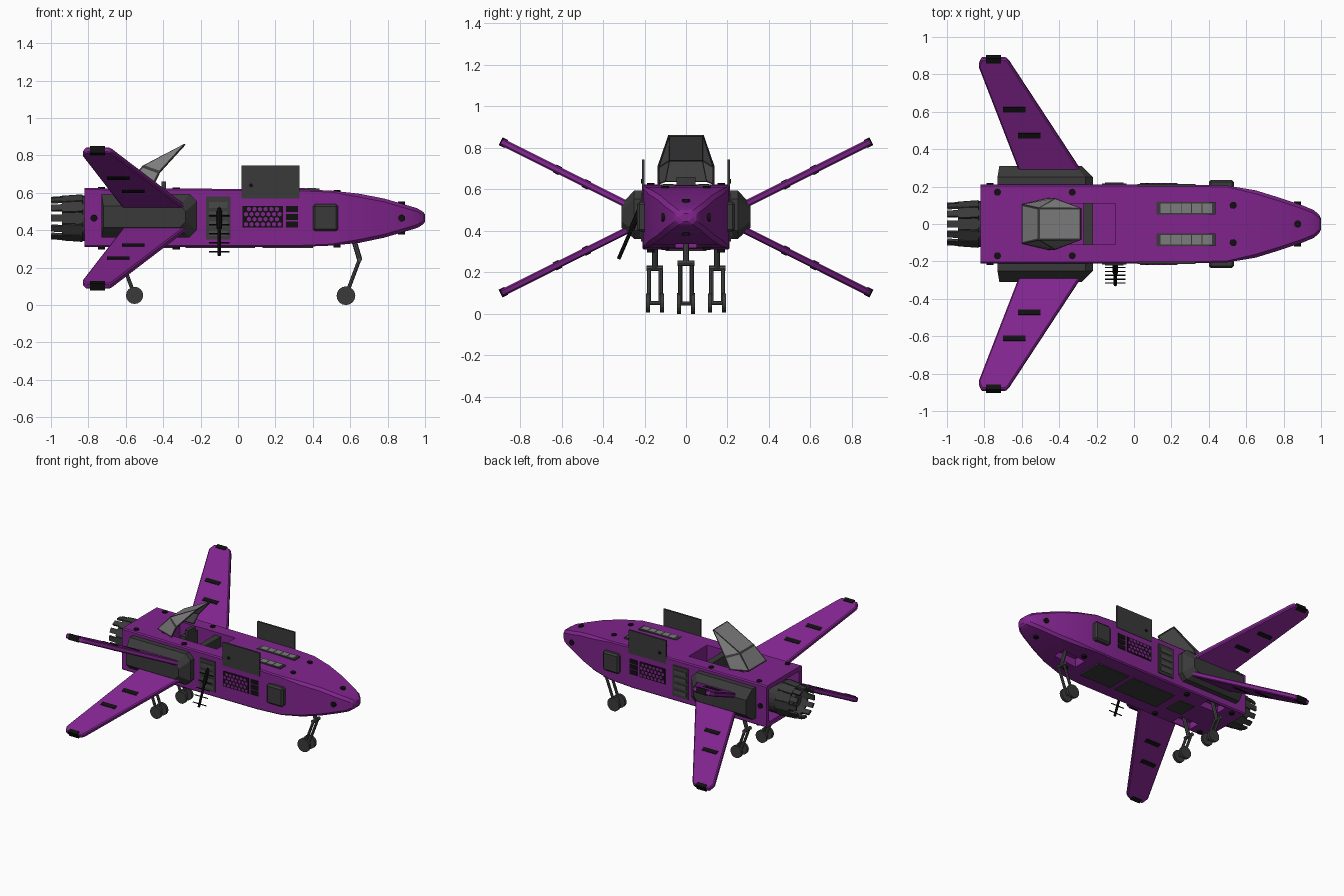
import bpy, bmesh, math
from mathutils import Matrix, Vector

cube = bpy.data.objects.get("Cube")
if cube:
    bpy.data.objects.remove(cube)


def material(name, r, g, b):
    m = bpy.data.materials.new(name)
    m.use_nodes = True
    m.diffuse_color = (r, g, b, 1)
    m.node_tree.nodes["Principled BSDF"].inputs["Base Color"].default_value = (r, g, b, 1)
    return m


PURPLE = material("purple", 0.22, 0.018, 0.27)
DARK = material("dark grey", 0.042, 0.042, 0.042)
STEEL = material("steel grey", 0.065, 0.065, 0.065)
BLACK = material("black", 0.005, 0.005, 0.005)
GLASS = material("glass grey", 0.2, 0.2, 0.2)
MID = 0.465  # height of the ship's long axis
SIDES = (1, -1)


def finish(bm, name, *mats):
    bmesh.ops.recalc_face_normals(bm, faces=bm.faces)
    me = bpy.data.meshes.new(name)
    bm.to_mesh(me)
    bm.free()
    for m in mats:
        me.materials.append(m)
    ob = bpy.data.objects.new(name, me)
    bpy.context.collection.objects.link(ob)
    return ob


def add_box(bm, x, y, z, matrix=Matrix()):
    c = Vector([(a + b) / 2 for a, b in (x, y, z)])
    s = [abs(b - a) for a, b in (x, y, z)]
    bmesh.ops.create_cube(bm, size=1, matrix=matrix @ Matrix.Translation(c) @ Matrix.Diagonal((*s, 1)))


def add_rod(bm, p, q, r, n=8, r2=None):
    p, q = Vector(p), Vector(q)
    rot = (q - p).to_track_quat('Z', 'Y').to_matrix().to_4x4()
    bmesh.ops.create_cone(bm, cap_ends=True, segments=n, radius1=r, radius2=r if r2 is None else r2,
                          depth=(q - p).length, matrix=Matrix.Translation((p + q) / 2) @ rot)


def boxes(name, mat, *specs):
    bm = bmesh.new()
    for s in specs:
        add_box(bm, *s)
    return finish(bm, name, mat)


def loft(name, mat, rings):
    bm = bmesh.new()
    rows = [[bm.verts.new(p) for p in ring] for ring in rings]
    for a, b in zip(rows, rows[1:]):
        for i in range(len(a)):
            j = (i + 1) % len(a)
            bm.faces.new((a[i], a[j], b[j], b[i]))
    bm.faces.new(rows[0])
    bm.faces.new(rows[-1])
    return finish(bm, name, mat)


def hull_ring(x, w, lo, hi):
    c = 0.008 if x < 0.6 else 0.018
    half = [(w - c, lo), (w, lo + c), (w, hi - c), (w - c, hi)]
    return [(x, y, z) for y, z in half] + [(x, -y, z) for y, z in reversed(half)]


# Hull with cockpit, exhaust and wheel bays cut out
hull = loft("hull", PURPLE, [hull_ring(*s) for s in (
    (-0.82, 0.21, 0.31, 0.625), (0.3, 0.21, 0.31, 0.62), (0.5, 0.205, 0.318, 0.612),
    (0.65, 0.18, 0.333, 0.595), (0.78, 0.14, 0.36, 0.57), (0.9, 0.1, 0.395, 0.535),
    (0.96, 0.075, 0.413, 0.517), (0.99, 0.05, 0.432, 0.498), (1.0, 0.03, 0.445, 0.485))])
cutter = boxes("bay_cutter", PURPLE,
               ((-0.56, -0.1), (-0.11, 0.11), (0.47, 0.8)),
               ((-0.95, -0.7), (-0.18, 0.18), (0.345, 0.59)),
               ((0.48, 0.67), (-0.05, 0.05), (0.2, 0.38)),
               *[((-0.66, -0.5), (s * 0.1, s * 0.19), (0.2, 0.36)) for s in SIDES])
mod = hull.modifiers.new("bays", 'BOOLEAN')
mod.operation, mod.object, mod.solver = 'DIFFERENCE', cutter, 'EXACT'
bpy.context.view_layer.objects.active = hull
hull.select_set(True)
bpy.ops.object.modifier_apply(modifier=mod.name)
bpy.data.objects.remove(cutter)
bpy.ops.object.shade_smooth_by_angle(angle=math.radians(20))

# Cockpit interior
boxes("seat", DARK, ((-0.5, -0.32), (-0.07, 0.07), (0.47, 0.52)),
      ((-0.43, -0.385), (-0.07, 0.07), (0.5, 0.62)), ((-0.41, -0.385), (-0.045, 0.045), (0.62, 0.66)))
boxes("console", DARK, ((-0.27, -0.22), (-0.11, 0.11), (0.47, 0.6)))

# Raised canopy: framed panes
bm = bmesh.new()
rows = []
for s in SIDES:
    rows.append([bm.verts.new((x, s * y, z)) for x, y, z in (
        (-0.6, 0.105, 0.64), (-0.51, 0.085, 0.745), (-0.285, 0.085, 0.863),
        (-0.42, 0.138, 0.71), (-0.46, 0.138, 0.625))])
    r, m, f, b, c = rows[-1]
    bm.faces.new((r, m, b, c))
    bm.faces.new((m, f, b))
for i in (0, 1):
    bm.faces.new((rows[0][i], rows[0][i + 1], rows[1][i + 1], rows[1][i]))
panes = list(bm.faces)
bmesh.ops.recalc_face_normals(bm, faces=panes)
bmesh.ops.inset_individual(bm, faces=panes, thickness=0.012)
for p in panes:
    p.material_index = 1
canopy = finish(bm, "canopy", DARK, GLASS)
canopy.modifiers.new("shell", 'SOLIDIFY').thickness = 0.008

# Engine: core plus a ring of petals
bm = bmesh.new()
add_rod(bm, (-0.69, 0, MID), (-0.87, 0, MID), 0.122, 24)
add_rod(bm, (-0.87, 0, MID), (-0.93, 0, MID), 0.09, 24, 0.05)
for i in range(12):
    turn = Matrix.Translation((0, 0, MID)) @ Matrix.Rotation(i * math.tau / 12, 4, 'X')
    lean = Matrix.Translation((-0.85, 0, 0.118)) @ Matrix.Rotation(math.radians(-4), 4, 'Y')
    add_box(bm, (-0.09, 0.02), (-0.03, 0.03), (-0.008, 0.008), turn @ lean)
    add_box(bm, (-0.149, -0.09), (-0.018, 0.018), (-0.008, 0.006), turn @ lean)
finish(bm, "engine", DARK)

# Wing pods on both flanks
for s, side in zip(SIDES, ("left", "right")):
    def pod_ring(y, x0, x1, z0, z1, c):
        return [(x, s * y, z) for x, z in (
            (x0, z0), (x1 - c, z0), (x1, z0 + c), (x1, z1 - c), (x1 - c, z1), (x0, z1))]
    loft(side + "_pod", DARK, [pod_ring(0.2, -0.73, -0.22, 0.362, 0.595, 0.04),
                               pod_ring(0.25, -0.73, -0.22, 0.362, 0.595, 0.04),
                               pod_ring(0.31, -0.72, -0.28, 0.415, 0.53, 0.03)])

# Four swept wings with stripes and tip caps
for s, side in zip(SIDES, ("left", "right")):
    for v, level in zip(SIDES, ("upper", "lower")):
        mx = (Matrix.Translation((0, 0, MID)) @ Matrix.Diagonal((1, s, v, 1))
              @ Matrix.Translation((0, 0.25, 0.045)) @ Matrix.Rotation(math.radians(26.6), 4, 'X'))
        plan = ((-0.26, 0), (-0.665, 0.69), (-0.685, 0.715), (-0.815, 0.715), (-0.832, 0.67), (-0.6, 0))
        wing = loft(f"{level}_{side}_wing", PURPLE,
                    [[mx @ Vector((x, y, z)) for x, y in plan] for z in (-0.017, 0.017)])
        bev = wing.modifiers.new("edge", 'BEVEL')
        bev.width, bev.segments = 0.007, 1
        bm = bmesh.new()
        for x, y, w in ((-0.64, 0.414, 0.06), (-0.56, 0.257, 0.06), (-0.75, 0.705, 0.04)):
            add_box(bm, (x - w, x + w), (y - 0.015, y + 0.015), (-0.021, 0.021), mx)
        finish(bm, f"{level}_{side}_wing_marks", BLACK)

# Manoeuvring thrusters: small black studs
bm = bmesh.new()
studs = [((x, y * s, z), (0, 0, 1)) for s in SIDES for x, y, z in (
    (-0.73, 0.17, 0.62), (-0.33, 0.17, 0.617), (0.53, 0.1, 0.605),
    (-0.73, 0.17, 0.308), (-0.33, 0.17, 0.308), (0.53, 0.1, 0.318))]
studs += [((x, y * s, MID), (0, 1, 0)) for s in SIDES for x, y in ((-0.77, 0.208), (0.875, 0.108))]
studs += [((0.875, 0, z), (0, 0, 1)) for z in (0.542, 0.388)]
for p, d in studs:
    add_rod(bm, Vector(p) - Vector(d) * 0.011, Vector(p) + Vector(d) * 0.011, 0.019, 12)
finish(bm, "thrusters", BLACK)

# Equipment on both flanks and the deck
for s, side in zip(SIDES, ("left", "right")):
    def skin(out):
        return (s * 0.2, s * out)
    boxes(side + "_service_panel", DARK, ((-0.17, -0.04), skin(0.217), (0.35, 0.58)))
    boxes(side + "_panel_slats", STEEL, *[((-0.155, -0.055), skin(0.221), (z, z + 0.03))
                                          for z in (0.37, 0.42, 0.47, 0.52)])
    boxes(side + "_grille", BLACK, ((0.025, 0.24), skin(0.215), (0.415, 0.53)),
          *[((0.257, 0.32), skin(0.215), (z, z + 0.032)) for z in (0.415, 0.456, 0.497)])
    bm = bmesh.new()
    for row in range(4):
        for col in range(7 - row % 2):
            x, z = 0.043 + col * 0.03 + row % 2 * 0.015, 0.432 + row * 0.027
            add_rod(bm, (x, s * 0.21, z), (x, s * 0.218, z), 0.0125, 6)
    finish(bm, side + "_grille_cells", PURPLE)
    boxes(side + "_raised_door", DARK, ((0.02, 0.33), (s * 0.2, s * 0.213), (0.57, 0.745)))
    bm = bmesh.new()
    add_rod(bm, (0.07, s * 0.205, 0.64), (0.07, s * 0.218, 0.64), 0.011, 10)
    finish(bm, side + "_door_latch", BLACK)
    box = boxes(side + "_side_box", DARK, ((0.4, 0.535), (s * 0.18, s * 0.236), (0.395, 0.54)))
    box.modifiers.new("edge", 'BEVEL').width = 0.012
    boxes(side + "_vent_frame", DARK, ((0.12, 0.435), (s * 0.052, s * 0.118), (0.6, 0.624)))
    boxes(side + "_vent_panes", GLASS, *[((0.142 + i * 0.056, 0.194 + i * 0.056),
          (s * 0.06, s * 0.11), (0.61, 0.627)) for i in range(5)])

# Belly panels
boxes("belly_panels", DARK, ((0.13, 0.4), (-0.1, 0.1), (0.304, 0.33)),
      ((-0.28, 0.09), (-0.1, 0.1), (0.304, 0.33)), ((-0.48, -0.35), (-0.07, 0.07), (0.304, 0.33)))

# Aerial with cross elements on the right flank
bm = bmesh.new()
top, tip = Vector((-0.1, -0.21, 0.53)), Vector((-0.1, -0.325, 0.265))
add_rod(bm, top, tip, 0.009)
add_rod(bm, top.lerp(tip, 0.1), top.lerp(tip, 0.45), 0.014)
for i in range(5):
    p = top.lerp(tip, 0.2 + i * 0.18)
    add_rod(bm, p - Vector((0.055, 0, 0)), p + Vector((0.055, 0, 0)), 0.004, 6)
finish(bm, "aerial", BLACK)


# Landing gear: strut, cross bar, fork and two wheels
def landing_gear(name, y, root, knee, hub, r):
    def at(p, dy=0):
        return (p[0], y + dy, p[1])
    bm = bmesh.new()
    add_rod(bm, at(root), at(knee), 0.014)
    add_rod(bm, at(knee, -0.04), at(knee, 0.04), 0.013)
    add_rod(bm, at(hub, -0.04), at(hub, 0.04), 0.01)
    for s in SIDES:
        add_rod(bm, at(knee, s * 0.028), at(hub, s * 0.028), 0.01)
    finish(bm, name + "_strut", STEEL)
    bm = bmesh.new()
    for s in SIDES:
        add_rod(bm, at(hub, s * 0.024), at(hub, s * 0.044), r, 16)
    finish(bm, name + "_wheels", DARK)


landing_gear("nose_gear", 0, (0.61, 0.38), (0.65, 0.245), (0.577, 0.05), 0.05)
for s, side in zip(SIDES, ("left", "right")):
    landing_gear(side + "_rear_gear", s * 0.15, (-0.57, 0.36), (-0.615, 0.22), (-0.553, 0.052), 0.046)
